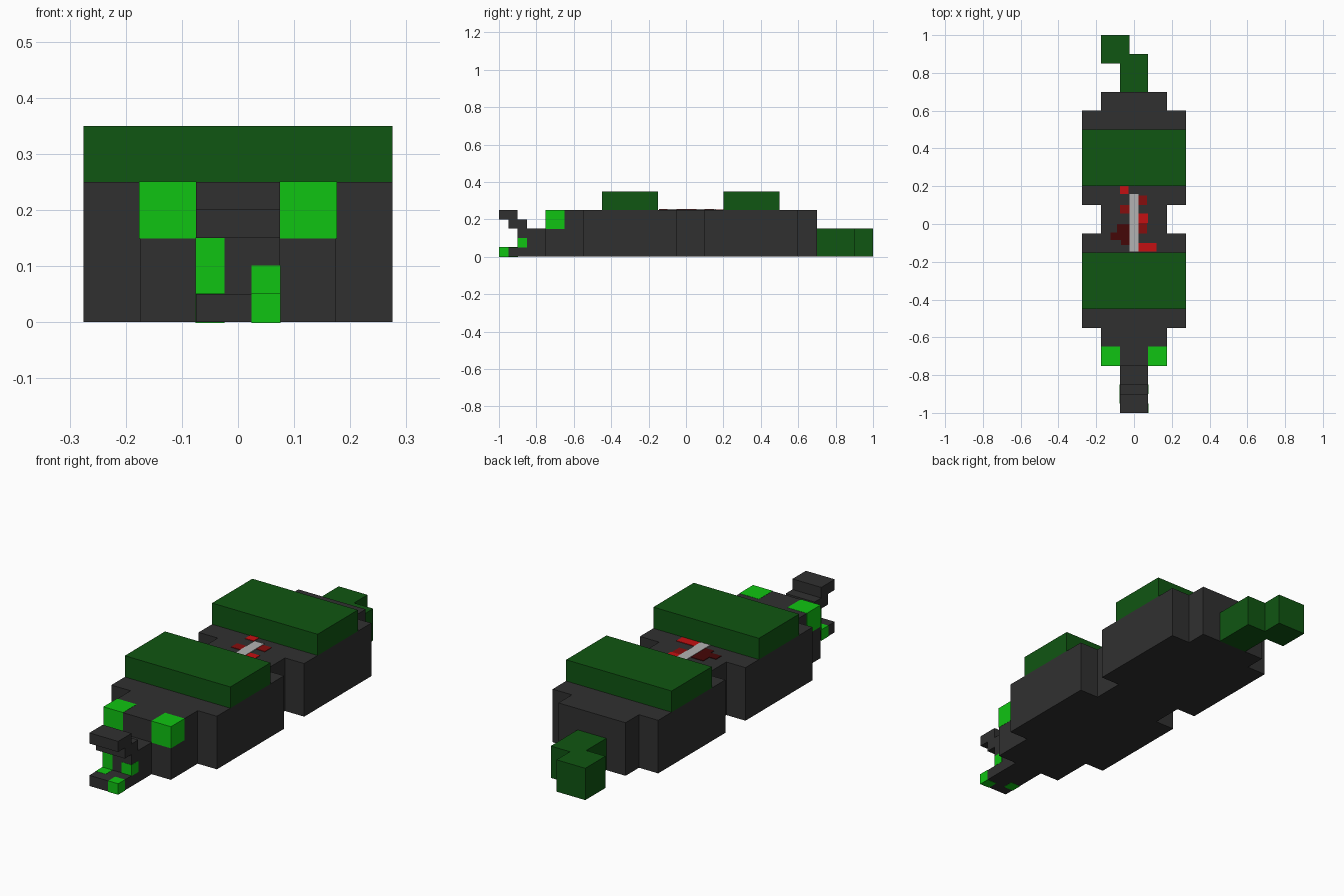
import bpy

cube = bpy.data.objects.get("Cube")
if cube:
    bpy.data.objects.remove(cube, do_unlink=True)


def material(name, rgb):
    m = bpy.data.materials.new(name)
    m.use_nodes = True
    col = (*rgb, 1.0)
    m.diffuse_color = col
    m.node_tree.nodes["Principled BSDF"].inputs["Base Color"].default_value = col
    return m


CHARCOAL = material("charcoal", (0.030, 0.030, 0.030))
LEAF = material("dark green", (0.005, 0.092, 0.006))
LIME = material("bright green", (0.005, 0.55, 0.006))
RED = material("red", (0.56, 0.005, 0.006))
DEEP_RED = material("deep red", (0.24, 0.004, 0.004))
MAROON = material("maroon", (0.06, 0.002, 0.002))
GREY = material("light grey", (0.45, 0.45, 0.45))


def box(name, mat, x, y, z, grow=0.0):
    """Box from (min, max) spans; grow lifts inset parts clear of their surroundings."""
    x, y, z = [(a - grow, b + grow) for a, b in (x, y, z)]
    verts = [(i, j, k) for k in z for j in y for i in x]
    faces = [(0, 2, 3, 1), (4, 5, 7, 6), (0, 1, 5, 4),
             (2, 6, 7, 3), (0, 4, 6, 2), (1, 3, 7, 5)]
    mesh = bpy.data.meshes.new(name)
    mesh.from_pydata(verts, [], faces)
    mesh.materials.append(mat)
    obj = bpy.data.objects.new(name, mesh)
    bpy.context.collection.objects.link(obj)
    return obj


# Body segments from head to rump: half width, y span
for name, w, y in [("head", 0.175, (-0.75, -0.55)),
                   ("front_body", 0.275, (-0.55, -0.05)),
                   ("waist", 0.175, (-0.05, 0.10)),
                   ("rear_body", 0.275, (0.10, 0.60)),
                   ("rump", 0.175, (0.60, 0.70))]:
    box(name, CHARCOAL, (-w, w), y, (0, 0.25))

# Snout and stepped jaws
for name, y, z in [("snout", (-0.90, -0.75), (0, 0.15)),
                   ("lower_jaw", (-1.0, -0.90), (0, 0.05)),
                   ("upper_jaw", (-0.95, -0.85), (0.15, 0.20)),
                   ("nose", (-1.0, -0.90), (0.20, 0.25))]:
    box(name, CHARCOAL, (-0.075, 0.075), y, z)

# Eyes set into the head corners
for side, x in [("left", (0.075, 0.175)), ("right", (-0.175, -0.075))]:
    box(side + "_eye", LIME, x, (-0.75, -0.65), (0.15, 0.25), 0.001)

# Teeth, alternating sides along the jaws
L, R = (0.025, 0.075), (-0.075, -0.025)
for name, x, y, z in [("front_tooth", L, (-1.0, -0.95), (0, 0.05)),
                      ("lower_tooth", R, (-0.95, -0.90), (0, 0.05)),
                      ("back_tooth", L, (-0.90, -0.85), (0.05, 0.10)),
                      ("upper_tooth", R, (-0.90, -0.85), (0.05, 0.15))]:
    box(name, LIME, x, y, z, 0.001)

# Back plates and tail
box("front_back_plate", LEAF, (-0.275, 0.275), (-0.45, -0.15), (0.25, 0.35))
box("rear_back_plate", LEAF, (-0.275, 0.275), (0.20, 0.50), (0.25, 0.35))
box("tail_base", LEAF, (-0.075, 0.075), (0.70, 0.90), (0, 0.15))
box("tail_tip", LEAF, (-0.175, -0.025), (0.85, 1.0), (0, 0.15))

# Exposed spine and the wound around it, as thin plates
box("spine", GREY, (-0.025, 0.025), (-0.145, 0.16), (0.248, 0.254))
for i, (mat, x, y) in enumerate([
        (RED, (-0.075, -0.03), (0.16, 0.20)),
        (DEEP_RED, (0.025, 0.07), (0.10, 0.15)),
        (DEEP_RED, (-0.075, -0.025), (0.055, 0.10)),
        (RED, (0.025, 0.075), (0.005, 0.055)),
        (DEEP_RED, (0.025, 0.07), (-0.05, 0.005)),
        (RED, (0.025, 0.12), (-0.145, -0.10)),
        (MAROON, (-0.09, -0.025), (-0.045, 0.0)),
        (MAROON, (-0.125, -0.025), (-0.085, -0.045)),
        (MAROON, (-0.07, -0.025), (-0.11, -0.085))]):
    box(f"wound_patch_{i + 1}", mat, x, y, (0.248, 0.2525))
